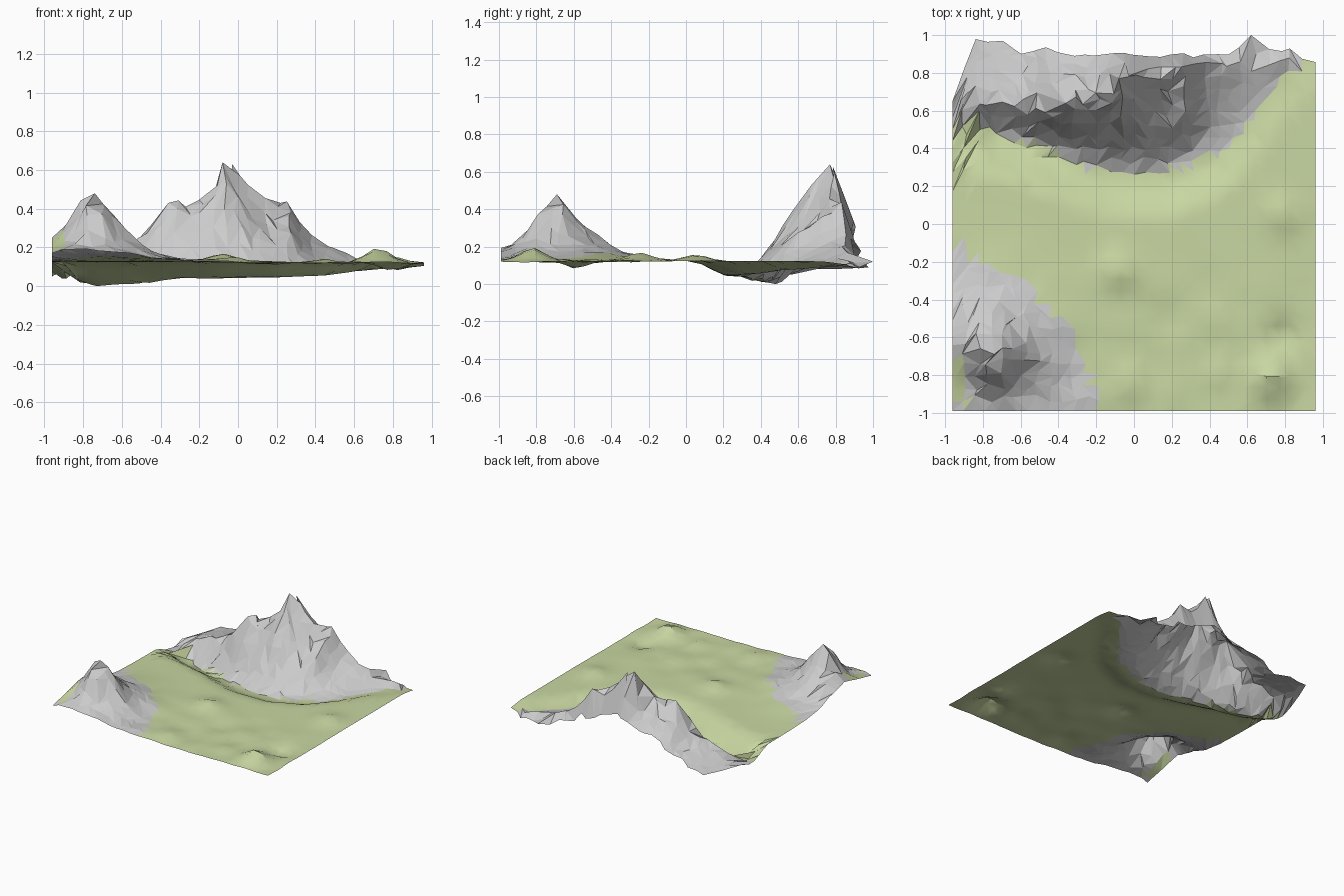
import bpy, math, random
from mathutils import noise, Vector

if "Cube" in bpy.data.objects:
    bpy.data.objects.remove(bpy.data.objects["Cube"])

random.seed(4)
N = 30

# Back range: crest (x, y, z), foot line (x, y, valley z), rear edge (x, y)
CREST = [(-.96, .68, .09), (-.72, .63, .17), (-.55, .64, .22), (-.45, .63, .35), (-.36, .65, .43),
         (-.18, .69, .45), (-.08, .77, .64), (-.02, .79, .63), (.12, .81, .49), (.2, .83, .43),
         (.27, .84, .42), (.35, .85, .28), (.45, .86, .22), (.6, .86, .15), (.96, .87, .1)]
FOOT = [(-.96, .56, .05), (-.75, .49, .005), (-.45, .4, .015), (-.35, .34, .04), (-.1, .27, .04),
        (.2, .27, .045), (.45, .38, .055), (.6, .53, .075), (.75, .74, .09), (.96, .95, .1)]
REAR = [(-.96, .66), (-.92, .79), (-.83, .98), (-.7, .97), (-.58, .91), (-.48, .94), (-.3, .9), (0, .9),
        (.3, .9), (.57, .92), (.62, 1.0), (.65, .92), (.86, .93), (.9, .86), (.96, .86)]
# Lower left hill border (x, y) and small meadow bumps (x, y, height, radius)
HILL = [(-.96, -.1), (-.8, -.2), (-.6, -.29), (-.5, -.37), (-.35, -.52), (-.27, -.72), (-.17, -1)]
BUMPS = [(-.08, -.24, .045, .12), (.73, -.82, .065, .12), (.78, .05, .035, .12), (0, -.85, .03, .1),
         (.8, -.58, -.045, .1), (.45, -.8, .02, .09), (-.2, -.72, .02, .08)]


def lerp(table, x, k=1):
    x = min(max(x, table[0][0]), table[-1][0])
    for a, b in zip(table, table[1:]):
        if x <= b[0]:
            return a[k] + (b[k] - a[k]) * (x - a[0]) / (b[0] - a[0])


def smooth(t):
    t = min(max(t, 0), 1)
    return t * t * (3 - 2 * t)


def is_rock(x, y):
    if y > 0:
        return y > lerp(FOOT, x) + .05 * noise.noise(Vector((x * 9, y * 9, 0)))
    corner = x < -.88 and -.95 < y < -.7
    return y < lerp(HILL, x) and x < -.17 and not corner


def height(x, y):
    foot, low = lerp(FOOT, x), lerp(FOOT, x, 2)
    crest, top = lerp(CREST, x), lerp(CREST, x, 2)
    rough = noise.noise(Vector((x * 5, y * 5, 3)))
    if y < foot:
        # Meadow dropping over a bank into the valley
        z = .122 + (low - .122) * smooth((y - foot + .25) / .22)
        z += .016 * rough * smooth(-y * 2)
        for bx, by, h, r in BUMPS:
            z += h * math.exp(-((x - bx) ** 2 + (y - by) ** 2) / r ** 2 * 1.6)
        # Front left hill
        d = math.hypot((x + .76) * 1.1, y + .68)
        z += .37 * math.exp(-(d / .205) ** 1.2) * (1 + .25 * rough * min(d * 5, 1))
        return z
    if y < crest:
        t = (y - foot) / max(crest - foot, .02)
        z = low + (top - low) * (.5 * t + .5 * smooth(t)) ** 1.15
        return z + (top - low) * .5 * rough * t * (1 - t)
    # Partial rear slope, left open at the rear edge
    rear = lerp(REAR, x)
    t = min((y - crest) / max(rear - crest, .03), 1)
    edge = .07 + .45 * (top - .09)
    return top + (edge - top) * t


# Irregular grid, looser on the rocks
pts = []
for i in range(N + 1):
    for j in range(N + 1):
        x = -.96 + 1.92 * i / N
        y = -.99 + (lerp(REAR, x) + .99) * j / N
        rock = is_rock(x, y)
        jit = .022 if rock else .01
        if 0 < i < N:
            x += random.uniform(-jit, jit)
        if 0 < j < N:
            y += random.uniform(-jit, jit)
        elif j == N:
            y += random.uniform(-.02, .01)
        z = height(x, y)
        if rock:
            z += random.uniform(-.06, .06) * max(z - .1, 0)
        pts.append([x, y, max(z, 0)])

# Pin summits, valley low point and the outermost spur
for target in [(-.08, .77, .64), (-.03, .785, .63), (-.77, -.68, .49), (-.74, -.69, .48), (.62, 1.0, .12),
               (-.36, .64, .43), (.22, .83, .43), (-.73, .48, 0)]:
    near = min(pts, key=lambda p: (p[0] - target[0]) ** 2 + (p[1] - target[1]) ** 2)
    near[:] = target

rock_faces, grass_faces = [], []
for i in range(N):
    for j in range(N):
        a = i * (N + 1) + j
        b, c, d = a + N + 1, a + N + 2, a + 1
        tris = [(a, b, c), (a, c, d)] if random.random() < .5 else [(a, b, d), (b, c, d)]
        for t in tris:
            cx = sum(pts[k][0] for k in t) / 3
            cy = sum(pts[k][1] for k in t) / 3
            (rock_faces if is_rock(cx, cy) else grass_faces).append(t)


def sheet(name, faces):
    used = sorted({k for f in faces for k in f})
    index = {k: n for n, k in enumerate(used)}
    me = bpy.data.meshes.new(name)
    me.from_pydata([pts[k] for k in used], [], [[index[k] for k in f] for f in faces])
    ob = bpy.data.objects.new(name, me)
    bpy.context.collection.objects.link(ob)
    return ob


# Grey rock: back range and front left hill
sheet("back_range", [f for f in rock_faces if pts[f[0]][1] > 0])
sheet("front_hill", [f for f in rock_faces if pts[f[0]][1] <= 0])

# Green meadow
meadow = sheet("meadow", grass_faces)
mat = bpy.data.materials.new("grass")
mat.diffuse_color = (.58, .68, .36, 1)
mat.use_nodes = True
mat.node_tree.nodes["Principled BSDF"].inputs["Base Color"].default_value = mat.diffuse_color
meadow.data.materials.append(mat)
bpy.context.view_layer.objects.active = meadow
meadow.select_set(True)
bpy.ops.object.shade_smooth_by_angle(angle=math.radians(30))
